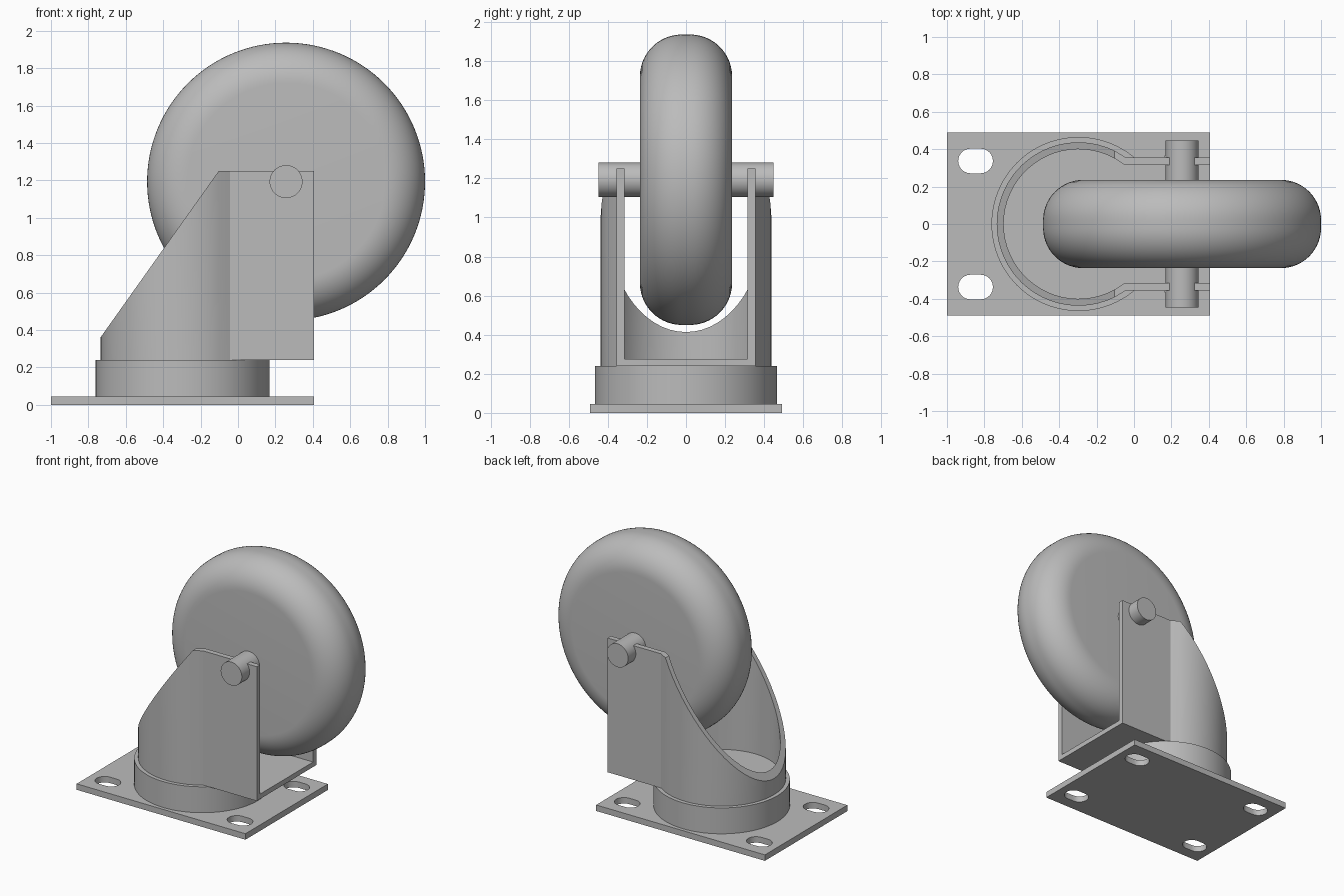
import bpy, bmesh
from math import sin, cos, pi, sqrt, radians
from mathutils import Matrix

cube = bpy.data.objects.get("Cube")
if cube:
    bpy.data.objects.remove(cube, do_unlink=True)

GREY = (0.5, 0.5, 0.5, 1)
steel = bpy.data.materials.new("plain grey")
steel.use_nodes = True
steel.diffuse_color = GREY
steel.node_tree.nodes["Principled BSDF"].inputs["Base Color"].default_value = GREY


def finish(bm, name):
    """Turn a bmesh into a smooth-by-angle object; big caps stay flat."""
    bmesh.ops.recalc_face_normals(bm, faces=bm.faces[:])
    for f in bm.faces:
        f.smooth = len(f.verts) == 4
    mesh = bpy.data.meshes.new(name)
    bm.to_mesh(mesh)
    bm.free()
    mesh.set_sharp_from_angle(angle=radians(30))
    mesh.materials.append(steel)
    obj = bpy.data.objects.new(name, mesh)
    bpy.context.collection.objects.link(obj)
    return obj


def lathe(name, profile, matrix, steps=96):
    """Solid of revolution about local z from (radius, height) points."""
    bm = bmesh.new()
    rings = [[bm.verts.new((r * cos(2 * pi * i / steps), r * sin(2 * pi * i / steps), h))
              for i in range(steps)] for r, h in profile]
    for a, b in zip(rings, rings[1:]):
        for i in range(steps):
            j = (i + 1) % steps
            bm.faces.new((a[i], a[j], b[j], b[i]))
    bm.faces.new(rings[0])
    bm.faces.new(rings[-1])
    bm.transform(matrix)
    return finish(bm, name)


def prism(name, loops, z0, z1):
    """Extrude a flat outline; loops after the first are holes."""
    bm = bmesh.new()
    edges = []
    for loop in loops:
        vs = [bm.verts.new((x, y, z0)) for x, y in loop]
        edges += [bm.edges.new((vs[i - 1], vs[i])) for i in range(len(vs))]
    bmesh.ops.triangle_fill(bm, edges=edges, use_beauty=True)
    out = bmesh.ops.extrude_face_region(bm, geom=bm.faces[:])
    top = [v for v in out["geom"] if isinstance(v, bmesh.types.BMVert)]
    bmesh.ops.translate(bm, verts=top, vec=(0, 0, z1 - z0))
    return finish(bm, name)


SWIVEL_X = -0.297
PLATE_TOP, RING_TOP, FORK_TOP = 0.045, 0.24, 1.25
RIGHT = 0.405
BREAK_X = -0.103          # where the sloped cut meets the flat top


# Mounting plate with four rounded slots
def slot(cx, cy, half=0.093, r=0.066, n=12):
    pts = []
    for side in (1, -1):
        for i in range(n + 1):
            a = pi * i / n - pi / 2
            pts.append((cx + side * (half - r + r * cos(a)), cy + side * r * sin(a)))
    return pts


plate = [(-1, -0.49), (RIGHT, -0.49), (RIGHT, 0.49), (-1, 0.49)]
slots = [slot(SWIVEL_X + sx * 0.55, sy * 0.337) for sx in (-1, 1) for sy in (-1, 1)]
prism("mounting_plate", [plate] + slots, 0, PLATE_TOP)

# Swivel ring
lathe("swivel_ring", [(0.465, PLATE_TOP), (0.465, RING_TOP)],
      Matrix.Translation((SWIVEL_X, 0, 0)))


# Fork: rounded back running into two straight side walls
def fork_outline(radius, half_width, n=20):
    join = SWIVEL_X + sqrt(radius ** 2 - half_width ** 2)
    start_x = BREAK_X - SWIVEL_X
    start = pi / 2 - math_asin(start_x / radius)
    half = [(RIGHT, half_width), (join, half_width)]
    for i in range(n + 1):
        a = start + (pi - start) * i / n
        half.append((SWIVEL_X + radius * cos(a), radius * sin(a)))
    return half + [(x, -y) for x, y in reversed(half[:-1])]


from math import asin as math_asin


def cut_height(x):
    return min(FORK_TOP, FORK_TOP + (x - BREAK_X) * 1.408)


outer = fork_outline(0.437, 0.355)
inner = fork_outline(0.4, 0.315)
bm = bmesh.new()
sections = []
for (ox, oy), (ix, iy) in zip(outer, inner):
    sections.append([bm.verts.new(p) for p in (
        (ox, oy, RING_TOP), (ox, oy, cut_height(ox)),
        (ix, iy, cut_height(ix)), (ix, iy, RING_TOP))])
for a, b in zip(sections, sections[1:]):
    for k in range(4):
        bm.faces.new((a[k], a[k - 1], b[k - 1], b[k]))
bm.faces.new(sections[0])
bm.faces.new(sections[-1])
finish(bm, "fork_walls")
prism("fork_floor", [inner], RING_TOP, 0.277)

# Wheel with rounded tread, and its axle, both lying along y
hub = Matrix.Translation((0.257, 0, 1.193)) @ Matrix.Rotation(pi / 2, 4, "X")
R, HALF, FILLET, N = 0.743, 0.236, 0.215, 14
quarter = [(R - FILLET + FILLET * sin(t), HALF - FILLET + FILLET * cos(t))
           for t in (pi / 2 * i / N for i in range(N + 1))]
lathe("wheel", quarter + [(r, -h) for r, h in reversed(quarter)], hub, 128)
lathe("axle", [(0.088, -0.447), (0.088, 0.447)], hub, 48)
